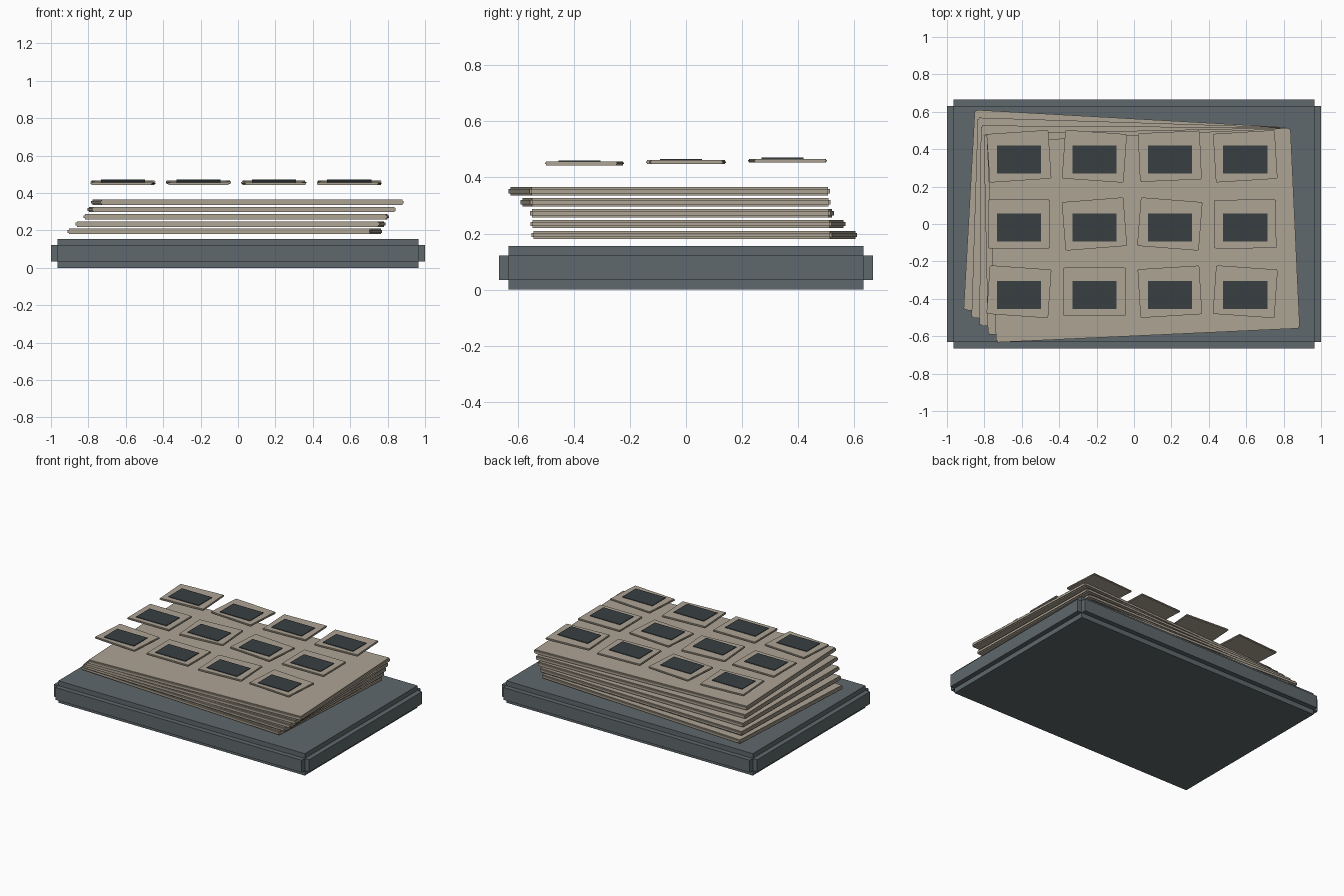
import bpy, bmesh
from math import radians
from mathutils import Matrix

if "Cube" in bpy.data.objects:
    bpy.data.objects.remove(bpy.data.objects["Cube"])


def material(name, rgb):
    m = bpy.data.materials.new(name)
    m.diffuse_color = (*rgb, 1)
    m.use_nodes = True
    m.node_tree.nodes["Principled BSDF"].inputs["Base Color"].default_value = m.diffuse_color
    return m


SLATE = material("slate", (0.115, 0.14, 0.15))
PAPER = material("paper", (0.42, 0.37, 0.295))
DARK = material("dark", (0.04, 0.05, 0.055))


def slab(name, size, centre, bottom, mat, step=0.0, angle=0.0):
    """Box on z=bottom; with a step, its edges are notched by three crossing boxes."""
    w, d, h = size
    s = 2 * step
    boxes = [(w, d - s, h - s), (w - s, d, h - s), (w - s, d - s, h)] if step else [size]
    bm = bmesh.new()
    for b in boxes:
        bmesh.ops.create_cube(bm, size=1, matrix=Matrix.Diagonal((*b, 1)))
    mesh = bpy.data.meshes.new(name)
    bm.to_mesh(mesh)
    bm.free()
    mesh.materials.append(mat)
    ob = bpy.data.objects.new(name, mesh)
    ob.location = (centre[0], centre[1], bottom + h / 2)
    ob.rotation_euler.z = radians(angle)
    bpy.context.collection.objects.link(ob)
    return ob


# Base block with stepped edges
slab("base", (2.0, 1.332, 0.155), (0, 0), 0, SLATE, 0.034)

# Fanned stack of sheets
for i, angle in enumerate((-3.2, -1.8, -0.4, 1.2, 2.65)):
    slab(f"sheet_{i + 1}", (1.625, 1.072, 0.029), (-0.07 + 0.03 * i, 0.03 - 0.0225 * i),
         0.18 + 0.039 * i, PAPER, 0.007, angle)

# Floating grid of tilted cards, each with a straight dark picture panel
tilts = [(-4, 0, 3.5, -4), (0, 4.5, -4.5, 0.5), (3.8, -4, 2.5, 3.5)]
for r, row in enumerate(tilts):
    for c, angle in enumerate(row):
        x, y = -0.615 + 0.4033 * c, 0.362 * (r - 1)
        z = 0.443 + 0.005 * r
        slab(f"card_{r + 1}_{c + 1}", (0.33, 0.26, 0.0135), (x, y), z, PAPER, 0.004, angle)
        slab(f"card_panel_{r + 1}_{c + 1}", (0.236, 0.15, 0.006), (x, y - 0.018),
             z + 0.012, DARK)
